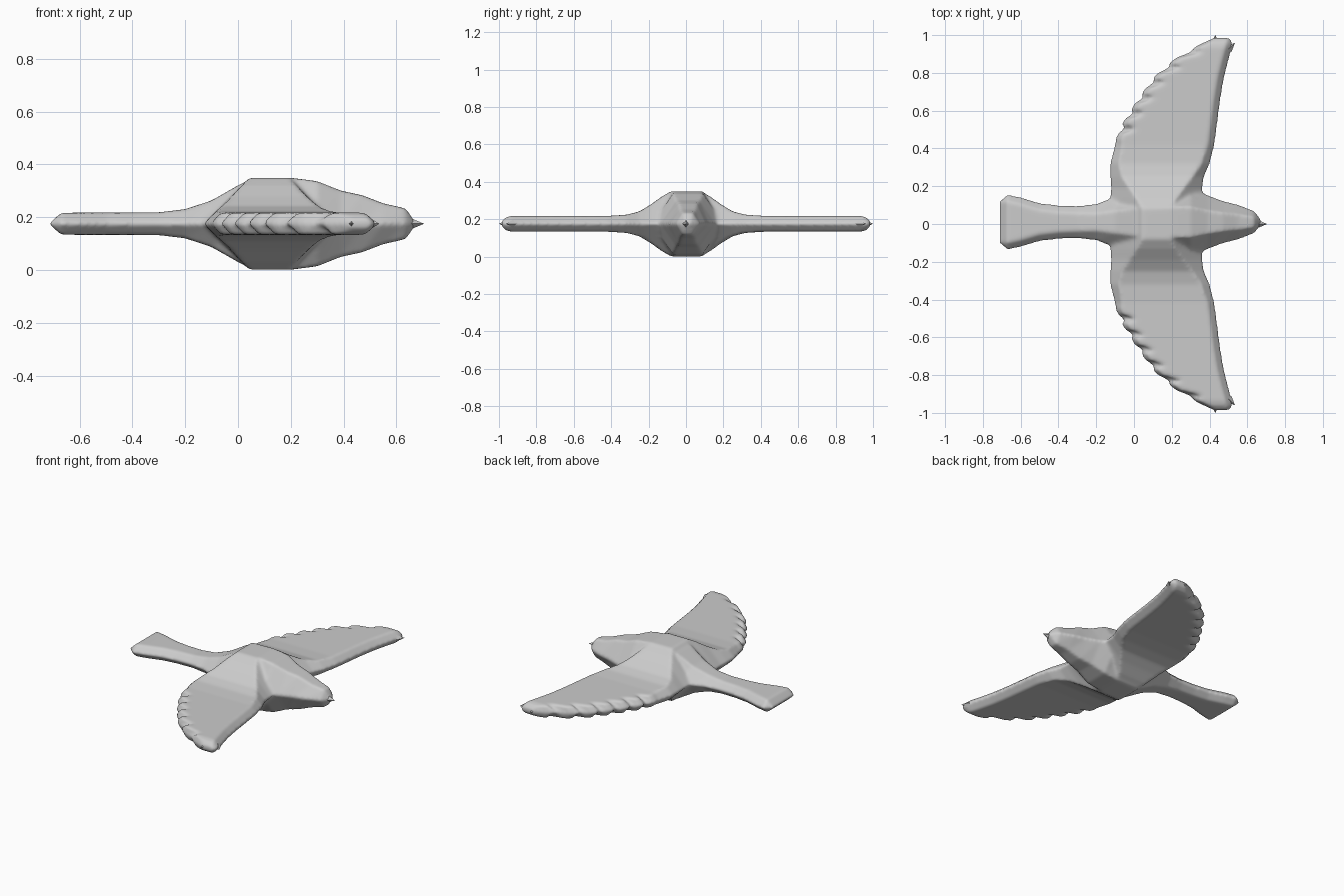
import bpy
import bmesh
from math import radians
from mathutils import Matrix, Vector

if "Cube" in bpy.data.objects:
    bpy.data.objects.remove(bpy.data.objects["Cube"])

MID = 0.175  # height of the level plane through body and wings

grey = bpy.data.materials.new("plumage grey")
grey.use_nodes = True
colour = (0.6, 0.6, 0.6, 1)
grey.diffuse_color = colour
grey.node_tree.nodes["Principled BSDF"].inputs["Base Color"].default_value = colour


def interp(table, t):
    for a, b in zip(table, table[1:]):
        if t <= b[0]:
            f = max(0, (t - a[0]) / (b[0] - a[0]))
            return [p + (q - p) * f for p, q in zip(a[1:], b[1:])]
    return table[-1][1:]


def hexagon(lo, hi, flat_lo, flat_hi, h):
    # flat top and bottom, pointed rims
    return [(lo, 0), (flat_lo, h), (flat_hi, h), (hi, 0), (flat_hi, -h), (flat_lo, -h)]


def loft(bm, sections):
    rings = [[bm.verts.new(p) for p in s] for s in sections]
    for a, b in zip(rings, rings[1:]):
        for i in range(len(a)):
            j = (i + 1) % len(a)
            bm.faces.new((a[i], a[j], b[j], b[i]))
    bm.faces.new(rings[0][::-1])
    bm.faces.new(rings[-1])


def add_object(name, bm):
    bmesh.ops.recalc_face_normals(bm, faces=bm.faces)
    mesh = bpy.data.meshes.new(name)
    bm.to_mesh(mesh)
    bm.free()
    mesh.materials.append(grey)
    obj = bpy.data.objects.new(name, mesh)
    bpy.context.collection.objects.link(obj)
    return obj


bm = bmesh.new()

# Body, head and tail: x, half width, half height
body = [(-0.71, 0.115, 0.006), (-0.67, 0.15, 0.041), (-0.6, 0.135, 0.042),
        (-0.5, 0.105, 0.042), (-0.4, 0.093, 0.042), (-0.3, 0.09, 0.043),
        (-0.2, 0.1, 0.055), (-0.1, 0.14, 0.088), (0, 0.17, 0.145), (0.06, 0.18, 0.174),
        (0.2, 0.19, 0.174), (0.3, 0.19, 0.161), (0.39, 0.145, 0.125), (0.47, 0.115, 0.108),
        (0.55, 0.095, 0.077), (0.635, 0.062, 0.058), (0.67, 0.02, 0.008)]
sections = []
for x, w, h in body:
    flat = max(0.42 * w, w - h)
    sections.append([(x, y + 0.01, z + MID) for y, z in hexagon(-w, w, -flat, flat, h)])
loft(bm, sections)

# Wings: distance out, trailing edge, leading edge, half thickness
wing = [(0, -0.13, 0.37, 0.174), (0.08, -0.13, 0.37, 0.174), (0.13, -0.13, 0.365, 0.145),
        (0.19, -0.125, 0.365, 0.102), (0.25, -0.13, 0.375, 0.066), (0.32, -0.13, 0.405, 0.048),
        (0.42, -0.105, 0.43, 0.042), (0.53, -0.06, 0.445, 0.042), (0.65, 0.015, 0.46, 0.042),
        (0.77, 0.1, 0.48, 0.042), (0.87, 0.21, 0.505, 0.042), (0.94, 0.33, 0.525, 0.042),
        (0.975, 0.39, 0.525, 0.03), (0.99, 0.43, 0.5, 0.006)]
spans = [row[0] for row in wing if row[0] < 0.45]
spans += [0.45 + 0.027 * i for i in range(20)] + [0.985]
for side in (-1, 1):
    sections = []
    for i, s in enumerate(spans):
        rear, front, h = interp(wing, s)
        bevel = h
        if 0.45 <= s < 0.95:  # ragged feather ends
            notch = i % 3 == 0
            rear += 0.012 if notch else -0.008
            bevel = 0.085 if notch else 0.035
        ring = hexagon(rear, front, rear + bevel, front - h, h)
        sections.append([(x, side * s, z + MID) for x, z in ring])
    loft(bm, sections)

# Fuse the lofts into one soft skin
bird = add_object("bird_body", bm)
remesh = bird.modifiers.new("Fuse", 'REMESH')
remesh.mode = 'VOXEL'
remesh.voxel_size = 0.01
remesh.use_smooth_shade = True
soften = bird.modifiers.new("Soften", 'SMOOTH')
soften.factor = 0.5
soften.iterations = 5


def spike(name, tip, direction, length, radius):
    bm = bmesh.new()
    turn = Vector(direction).to_track_quat('Z', 'Y').to_matrix().to_4x4()
    place = Matrix.Translation(tip) @ turn @ Matrix.Translation((0, 0, -length / 2))
    bmesh.ops.create_cone(bm, cap_ends=True, segments=4, radius1=radius, radius2=0,
                          depth=length, matrix=place)
    return add_object(name, bm)


# Beak and pointed feather tips
spike("beak", (0.705, 0, MID), (1, 0, 0), 0.06, 0.025)
for side, label in ((-1, "right"), (1, "left")):
    spike(label + "_outer_feather", (0.43, side, MID), (0, side, 0), 0.05, 0.025)
    spike(label + "_front_feather", (0.535, side * 0.96, MID), (1, side, 0), 0.05, 0.022)

bpy.ops.object.select_all(action='DESELECT')
bird.select_set(True)
bpy.context.view_layer.objects.active = bird
bpy.ops.object.shade_smooth_by_angle(angle=radians(50))
